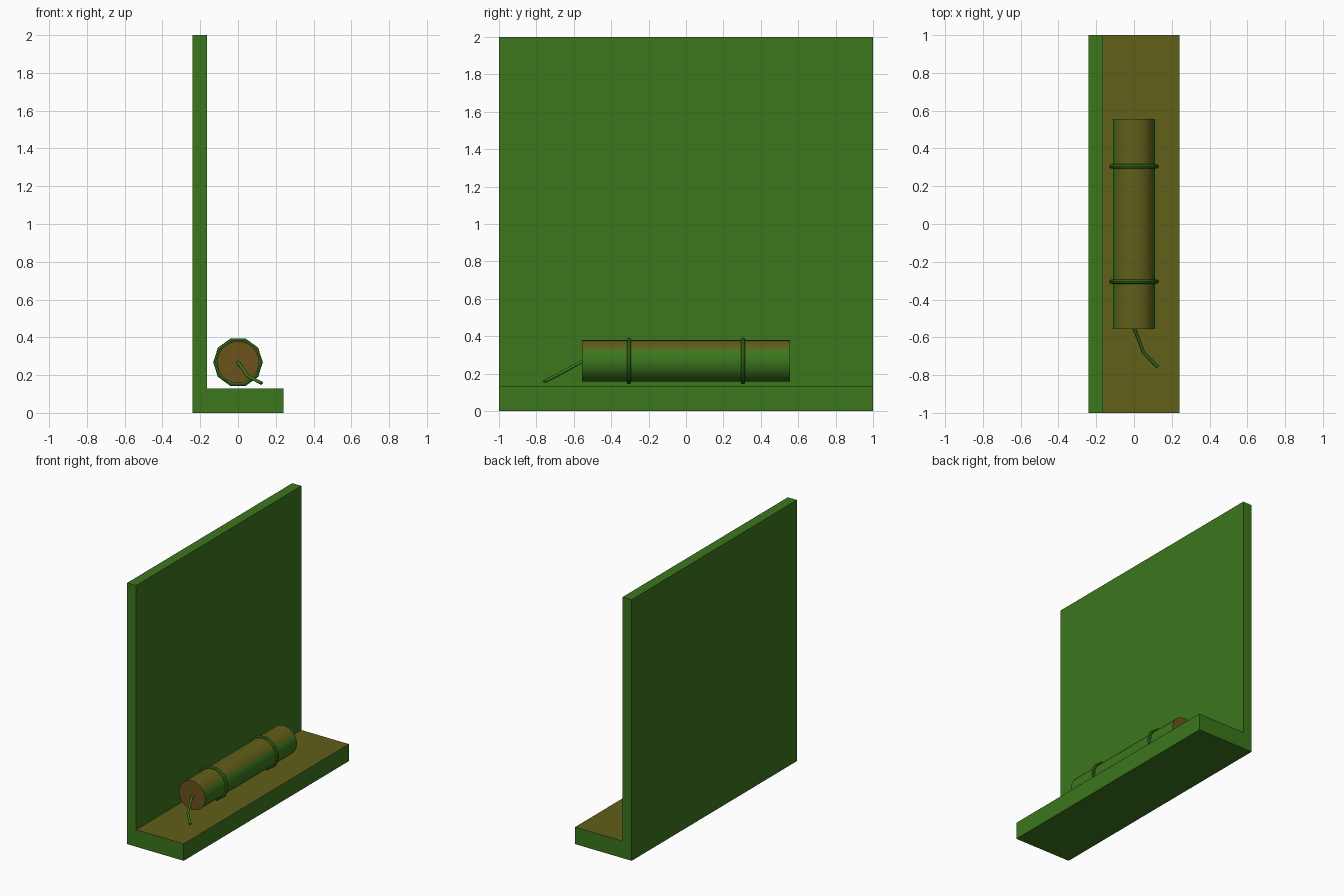
import bpy, math

if "Cube" in bpy.data.objects:
    bpy.data.objects.remove(bpy.data.objects["Cube"])

def mat(name, color):
    m = bpy.data.materials.new(name)
    m.diffuse_color = (*color, 1)
    m.use_nodes = True
    m.node_tree.nodes["Principled BSDF"].inputs["Base Color"].default_value = m.diffuse_color
    return m

green = mat("green", (0.045, 0.18, 0.012))
olive = mat("olive", (0.12, 0.115, 0.01))
brown = mat("brown", (0.15, 0.085, 0.012))

def finish(name, mats):
    ob = bpy.context.object
    ob.name = name
    bpy.ops.object.transform_apply(location=False, rotation=True, scale=True)
    for m in mats:
        ob.data.materials.append(m)
    bpy.ops.object.shade_smooth_by_angle(angle=math.radians(40))
    return ob

def box(name, x0, x1, z1, mats):
    bpy.ops.mesh.primitive_cube_add(size=1, location=((x0 + x1) / 2, 0, z1 / 2))
    bpy.context.object.scale = (x1 - x0, 2, z1)
    return finish(name, mats)

# upright back board and the shelf in front of it
box("back_board", -0.24, -0.163, 2.0, [green])
shelf = box("shelf", -0.163, 0.24, 0.13, [green, olive])
for p in shelf.data.polygons:
    p.material_index = 1 if p.normal.z > 0.5 else 0

# cylinder lying along y, with a brown front end
CZ = 0.268
bpy.ops.mesh.primitive_cylinder_add(vertices=32, radius=0.111, depth=1.11,
                                    location=(0, 0, CZ), rotation=(math.pi / 2, 0, 0))
tube = finish("cylinder", [green, olive, brown])
for p in tube.data.polygons:
    p.material_index = 2 if abs(p.normal.y) > 0.9 else 1 if p.normal.z > 0.5 else 0

# ten-sided bands around the cylinder
for y, name in ((-0.305, "front_band"), (0.305, "rear_band")):
    bpy.ops.mesh.primitive_torus_add(major_segments=10, minor_segments=8,
                                     major_radius=0.12, minor_radius=0.0115,
                                     location=(0, y, CZ), rotation=(math.pi / 2, 0, 0))
    finish(name, [green])

# bent cord hanging from the front end
cu = bpy.data.curves.new("cord", 'CURVE')
cu.dimensions = '3D'
cu.bevel_depth = 0.009
cu.bevel_resolution = 2
cu.use_fill_caps = True
sp = cu.splines.new('POLY')
path = [(0, -0.55, 0.268), (0.022, -0.605, 0.238), (0.05, -0.68, 0.196), (0.125, -0.757, 0.157)]
sp.points.add(len(path) - 1)
for pt, co in zip(sp.points, path):
    pt.co = (*co, 1)
cu.materials.append(green)
bpy.context.collection.objects.link(bpy.data.objects.new("cord", cu))
